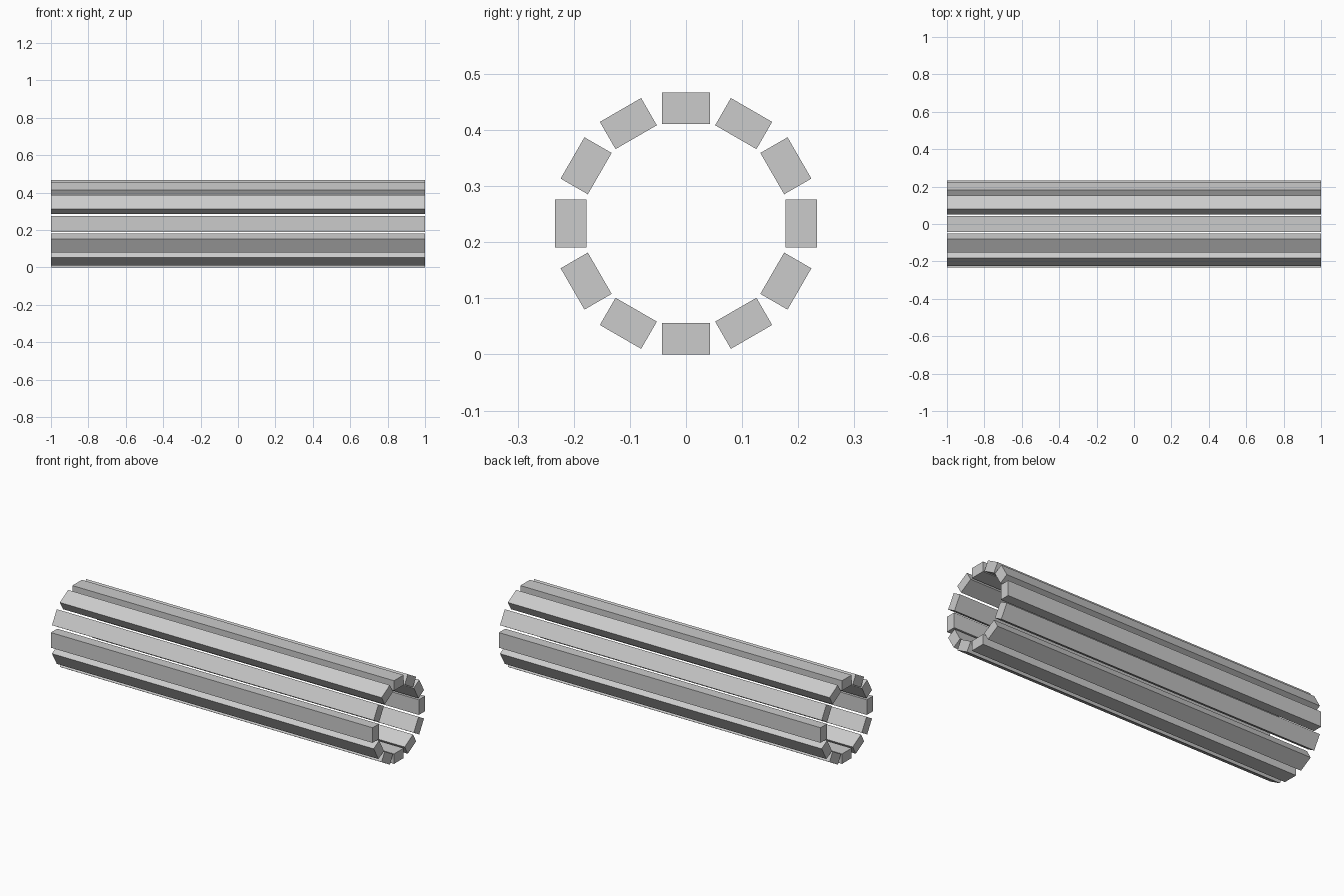
import bpy
from math import radians, sin, cos

if "Cube" in bpy.data.objects:
    bpy.data.objects.remove(bpy.data.objects["Cube"])

COUNT = 12
LENGTH = 2.0
WIDTH = 0.085        # tangential size of a bar
THICK = 0.056        # radial size of a bar
OUTER = 0.2335       # distance from axis to outer face
MID = OUTER - THICK / 2


def add_bar(index):
    """One straight bar, turned so its thickness points away from the axis."""
    a = radians(360 / COUNT * index)
    bpy.ops.mesh.primitive_cube_add(
        size=1,
        location=(0, MID * sin(a), OUTER + MID * cos(a)),
        rotation=(-a, 0, 0))
    bar = bpy.context.object
    bar.name = f"tube_bar_{index + 1:02d}"
    bar.scale = (LENGTH, WIDTH, THICK)
    bpy.ops.object.transform_apply(location=False, rotation=False, scale=True)


# Ring of separate bars forming an open slatted tube along x
for i in range(COUNT):
    add_bar(i)
